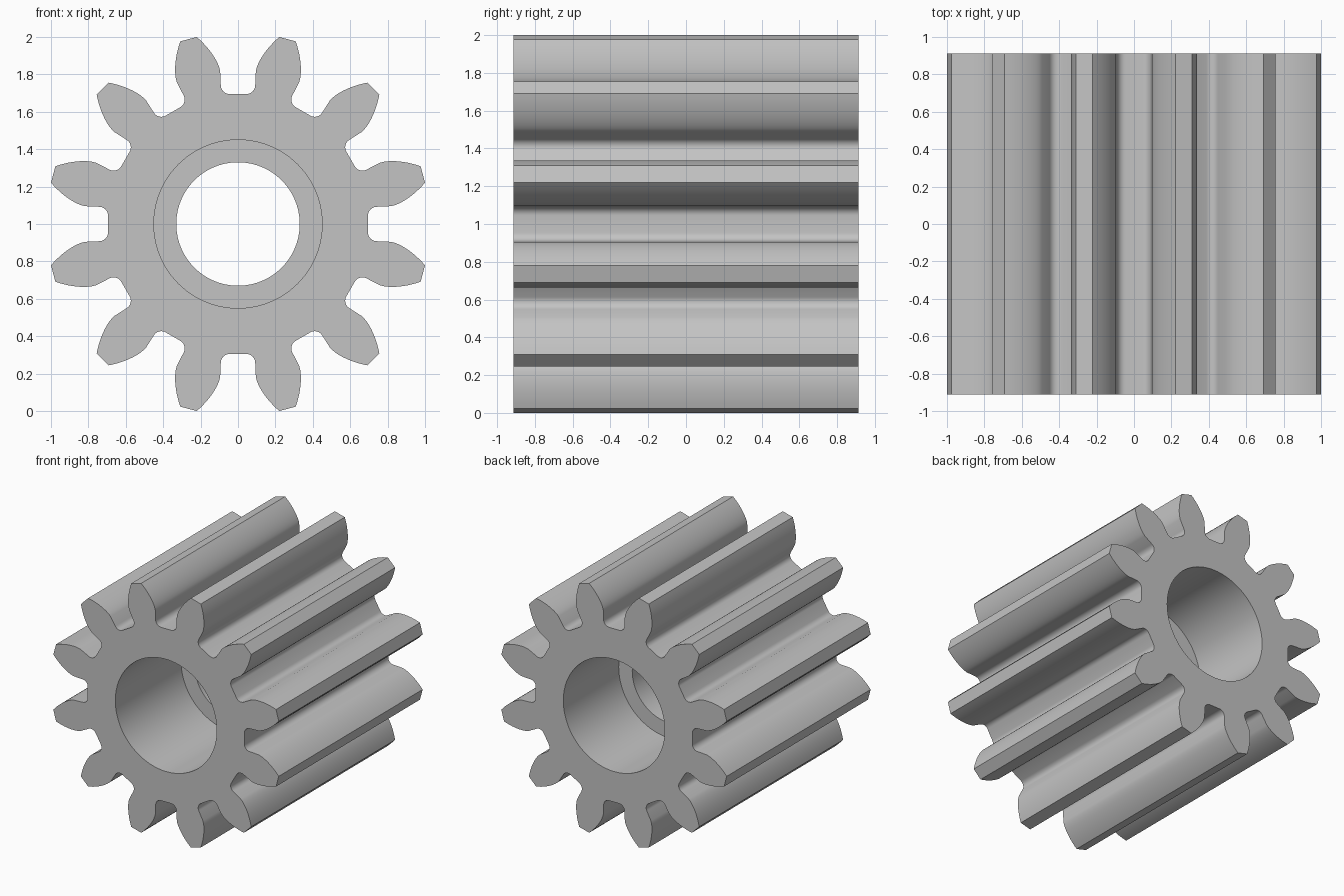
import bpy, bmesh, math
from mathutils import Vector, Matrix

old = bpy.data.objects.get("Cube")
if old:
    bpy.data.objects.remove(old, do_unlink=True)

TEETH = 12
TIP_R, PITCH_R, ROOT_R = 1.024, 0.878, 0.695
PRESSURE = math.radians(20)
BASE_R = PITCH_R * math.cos(PRESSURE)
HALF_LEN = 0.912
FILLET = 0.047
COUNTERBORE_R, BORE_R = 0.45, 0.33
STEP_FRONT, STEP_BACK = -0.08, 0.21
SEGMENTS = 96


def involute(angle):
    return math.tan(angle) - angle


def half_gap():
    """Right half of one tooth gap, gap pointing up: root fillet, then involute flank."""
    pts = []
    for i in range(9):
        a = math.radians(-90 + 90 * i / 8)
        pts.append(Vector((0.045 + FILLET * math.cos(a),
                           ROOT_R + FILLET + FILLET * math.sin(a))))
    for i in range(11):
        r = BASE_R + (TIP_R - BASE_R) * i / 10
        half_tooth = (math.pi / (2 * TEETH) + involute(PRESSURE)
                      - involute(math.acos(min(1, BASE_R / r))))
        a = math.pi / TEETH - half_tooth
        pts.append(Vector((r * math.sin(a), r * math.cos(a))))
    return pts


def gear_outline():
    right = half_gap()
    gap = [Vector((-p.x, p.y)) for p in reversed(right)] + right
    outline = []
    for k in range(TEETH):
        turn = Matrix.Rotation(-2 * math.pi * k / TEETH, 2)
        outline += [turn @ p for p in gap]
    return outline


def circle(radius):
    steps = [2 * math.pi * i / SEGMENTS for i in range(SEGMENTS)]
    return [Vector((radius * math.sin(a), radius * math.cos(a))) for a in steps]


bm = bmesh.new()


def ring(points, y):
    return [bm.verts.new((p.x, y, p.y + 1)) for p in points]


def wall(a, b):
    n = len(a)
    for i in range(n):
        j = (i + 1) % n
        bm.faces.new((a[i], a[j], b[j], b[i]))


def cap(outer, inner):
    edges = [bm.edges.get((loop[i - 1], loop[i]))
             for loop in (outer, inner) for i in range(len(loop))]
    bmesh.ops.triangle_fill(bm, edges=edges, use_beauty=True)


# Toothed outside
outline = gear_outline()
front = ring(outline, -HALF_LEN)
back = ring(outline, HALF_LEN)
wall(front, back)

# Bore, stepped from both ends down to a narrower collar
wide, narrow = circle(COUNTERBORE_R), circle(BORE_R)
bore = [ring(wide, -HALF_LEN), ring(wide, STEP_FRONT), ring(narrow, STEP_FRONT),
        ring(narrow, STEP_BACK), ring(wide, STEP_BACK), ring(wide, HALF_LEN)]
for a, b in zip(bore, bore[1:]):
    wall(a, b)

# End faces
cap(front, bore[0])
cap(back, bore[-1])
bmesh.ops.recalc_face_normals(bm, faces=bm.faces)

mesh = bpy.data.meshes.new("pinion_gear")
bm.to_mesh(mesh)
bm.free()
gear = bpy.data.objects.new("pinion_gear", mesh)
bpy.context.collection.objects.link(gear)

# Plain grey
grey = bpy.data.materials.new("plain_grey")
grey.use_nodes = True
colour = (0.55, 0.55, 0.55, 1)
grey.diffuse_color = colour
grey.node_tree.nodes["Principled BSDF"].inputs["Base Color"].default_value = colour
mesh.materials.append(grey)

bpy.ops.object.select_all(action='DESELECT')
gear.select_set(True)
bpy.context.view_layer.objects.active = gear
bpy.ops.object.shade_smooth_by_angle(angle=math.radians(30))
